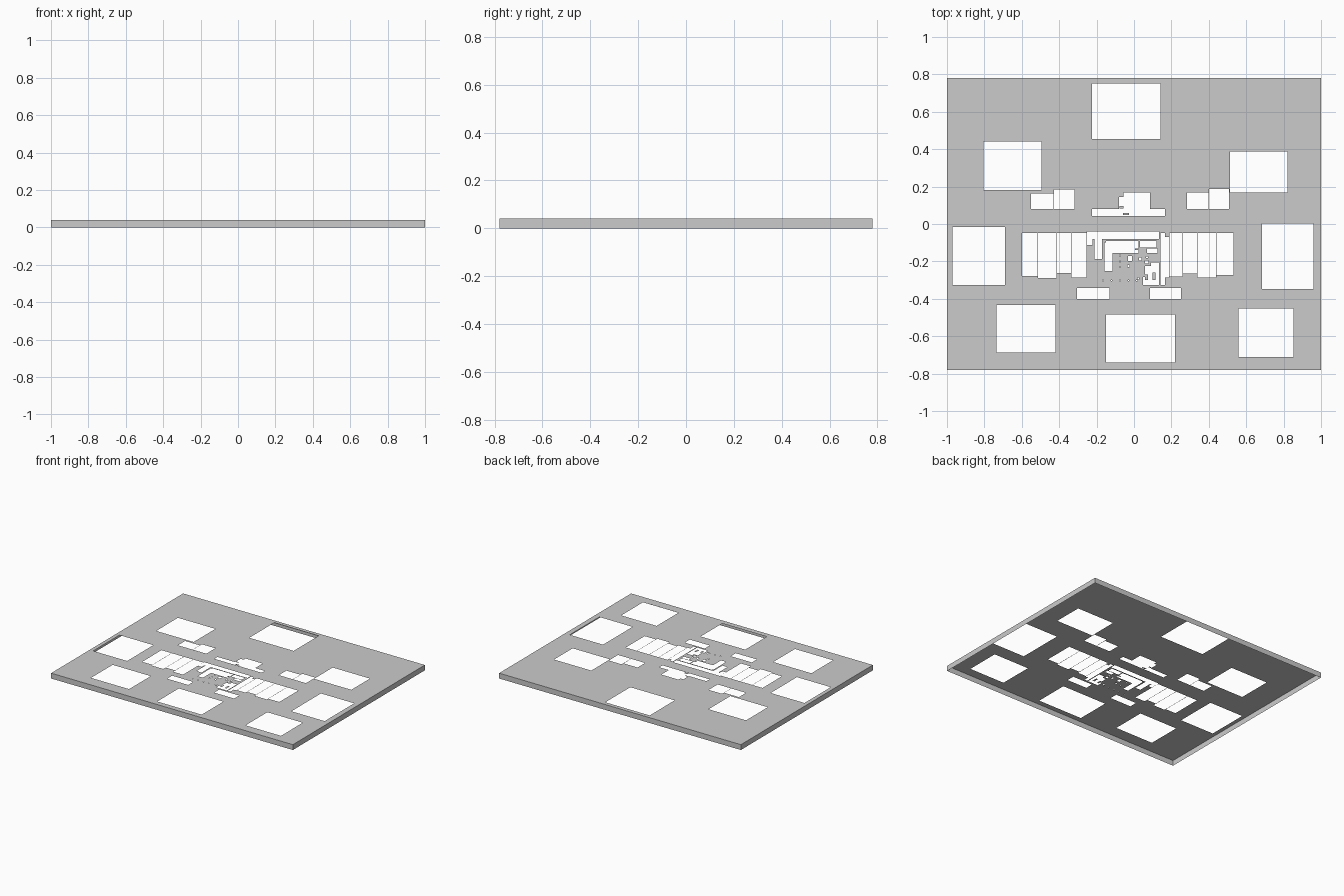
import bpy, bmesh

HX, HY, TOP = 1.0, 0.78, 0.04   # half sizes and height of the slab

# Openings as (x0, x1, y0, y1)
outer_plots = [
    (-.225, .142, .455, .75), (-.805, -.495, .183, .44), (.512, .82, .168, .388),
    (-.97, -.69, -.325, -.015), (.685, .96, -.347, .002), (-.735, -.42, -.687, -.432),
    (-.15, .218, -.74, -.485), (.56, .853, -.71, -.453),
]
small_plots = [
    (-.552, -.431, .079, .163), (-.428, -.317, .079, .185),
    (.283, .398, .079, .168), (.401, .507, .079, .188),
    (-.305, -.13, -.402, -.343), (.085, .25, -.402, -.343),
    # stepped block and long strip behind the centre
    (-.055, .086, .08, .168), (-.08, -.055, .08, .145), (-.225, .165, .043, .08),
]

# Rows of narrow plots: x edges and the front limit of each plot
def row(edges, fronts, back=-.049, gap=.0015):
    return [(a + gap, b - gap, f, back) for a, b, f in zip(edges, edges[1:], fronts)]

side_rows = (row([-.6, -.514, -.414, -.336, -.252], [-.277, -.289, -.262, -.287])
             + row([.188, .26, .338, .44, .534], [-.281, -.265, -.287, -.272]))

# Central complex: surrounding passages, then rooms inside it
centre = [
    (-.252, .135, -.08, -.041), (-.252, -.222, -.112, -.049), (-.212, -.17, -.187, -.08),
    (.143, .165, -.325, -.049), (.165, .187, -.287, -.07), (.048, .135, -.325, -.283),
    (.06, .135, -.283, -.225), (.092, .135, -.225, -.205),
    (-.157, .024, -.155, -.09), (-.157, -.115, -.25, -.155),
    (.032, .12, -.125, -.09), (.07, .125, -.155, -.13),
    (-.033, -.012, -.197, -.17), (.028, .04, -.195, -.178), (.06, .078, -.212, -.195),
    (-.035, -.025, -.23, -.22), (.065, .075, -.183, -.173), (.018, .028, -.297, -.285),
]
# Small post holes along the front and inside
for i in range(5):
    x = -.165 + .045 * i
    centre.append((x - .003, x + .003, -.305, -.299))
for i in range(3):
    y = -.17 - .03 * i
    centre.append((-.078, -.072, y - .003, y + .003))

# Solid remnants inside openings
islands = [(-.06, -.026, .049, .06), (-.078, -.057, .084, .095),
           (.1, .115, -.3, -.26), (.06, .075, -.3, -.27),
           (-.168, -.15, -.1, -.083), (.005, .024, -.14, -.13)]

holes = outer_plots + small_plots + side_rows + centre


def inside(x, y, rects):
    return any(a < x < b and c < y < d for a, b, c, d in rects)


# Deck: one flat sheet whose grid lines follow every opening edge
rects = holes + islands
xs = sorted({-HX, HX} | {round(v, 4) for r in rects for v in r[:2]})
ys = sorted({-HY, HY} | {round(v, 4) for r in rects for v in r[2:]})
bm = bmesh.new()
grid = {}


def vert(i, j):
    if (i, j) not in grid:
        grid[i, j] = bm.verts.new((xs[i], ys[j], TOP))
    return grid[i, j]


for i in range(len(xs) - 1):
    for j in range(len(ys) - 1):
        cx, cy = (xs[i] + xs[i + 1]) / 2, (ys[j] + ys[j + 1]) / 2
        if not inside(cx, cy, holes) or inside(cx, cy, islands):
            bm.faces.new((vert(i, j), vert(i + 1, j), vert(i + 1, j + 1), vert(i, j + 1)))
me = bpy.data.meshes.new("deck")
bm.to_mesh(me)
bm.free()
bpy.context.collection.objects.link(bpy.data.objects.new("deck", me))

# Skirt: outer walls, open underneath
bm = bmesh.new()
corners = [(-HX, -HY), (HX, -HY), (HX, HY), (-HX, HY)]
low = [bm.verts.new((x, y, 0)) for x, y in corners]
high = [bm.verts.new((x, y, TOP)) for x, y in corners]
for k in range(4):
    n = (k + 1) % 4
    bm.faces.new((low[k], low[n], high[n], high[k]))
me = bpy.data.meshes.new("skirt")
bm.to_mesh(me)
bm.free()
bpy.context.collection.objects.link(bpy.data.objects.new("skirt", me))
